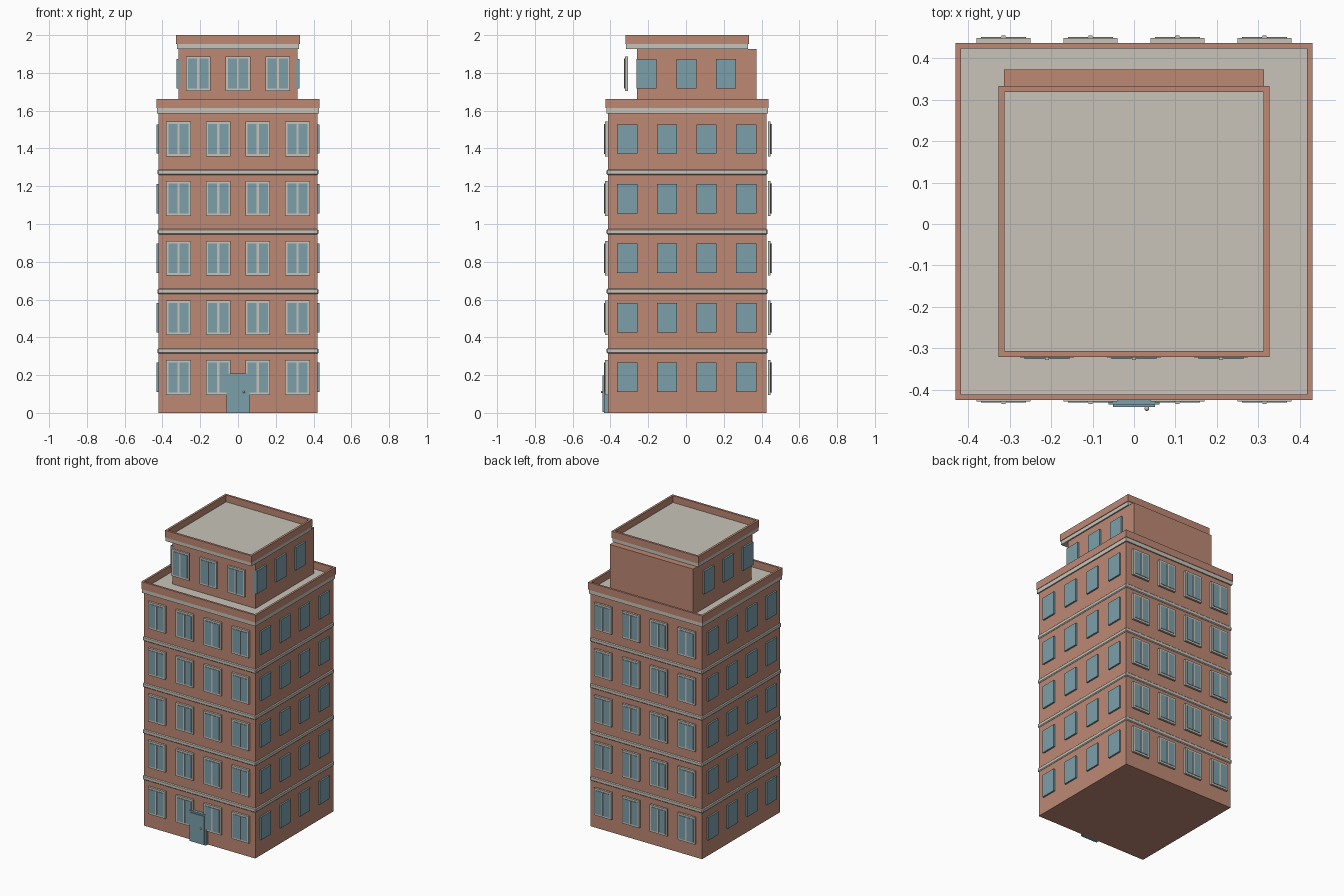
import bpy, bmesh
from mathutils import Matrix, Vector

cube = bpy.data.objects.get("Cube")
if cube:
    bpy.data.objects.remove(cube, do_unlink=True)


def make_material(name, rgb):
    mat = bpy.data.materials.new(name)
    mat.use_nodes = True
    mat.diffuse_color = (*rgb, 1)
    mat.node_tree.nodes["Principled BSDF"].inputs["Base Color"].default_value = (*rgb, 1)
    return mat


BRICK = make_material("brick", (0.51, 0.25, 0.175))
STONE = make_material("pale stone", (0.58, 0.55, 0.49))
GLASS = make_material("blue glass", (0.20, 0.35, 0.41))


def finish(name, bm, *mats):
    mesh = bpy.data.meshes.new(name)
    bm.to_mesh(mesh)
    bm.free()
    for mat in mats:
        mesh.materials.append(mat)
    obj = bpy.data.objects.new(name, mesh)
    bpy.context.scene.collection.objects.link(obj)
    return obj


def add_box(bm, x, y, z):
    """Add a box given its (low, high) range on each axis."""
    lo, hi = (Vector(v) for v in zip(x, y, z))
    mat = Matrix.Translation((lo + hi) / 2) @ Matrix.Diagonal((*(hi - lo), 1))
    return bmesh.ops.create_cube(bm, size=1, matrix=mat)["verts"]


def box(name, mat, x, y, z):
    bm = bmesh.new()
    add_box(bm, x, y, z)
    return finish(name, bm, mat)


def around(centre, half):
    return (centre - half, centre + half)


def parapet(name, half, cy, z0, z1, wall):
    """Brick tray with a sunken stone roof floor."""
    bm = bmesh.new()
    add_box(bm, around(0, half), around(cy, half), (z0, z1))
    top = max(bm.faces, key=lambda f: f.calc_center_median().z)
    bmesh.ops.inset_region(bm, faces=[top], thickness=wall)
    ext = bmesh.ops.extrude_discrete_faces(bm, faces=[top])["faces"][0]
    bmesh.ops.translate(bm, verts=ext.verts, vec=(0, 0, z0 - z1 + 0.002))
    ext.material_index = 1
    finish(name, bm, BRICK, STONE)


def framed_windows(name, xs, zs, back, out):
    """Stone casements with two raised panes; out is the facing sign on y."""
    frames, panes = bmesh.new(), bmesh.new()

    def depth(d):
        return tuple(sorted((back, back + out * d)))

    for x in xs:
        for z in zs:
            add_box(frames, around(x, 0.065), depth(0.014), around(z, 0.092))
            add_box(frames, around(x, 0.005), depth(0.02), around(z, 0.079))
            for side in (-1, 1):
                add_box(panes, around(x + side * 0.03, 0.024), depth(0.017), around(z, 0.079))
    finish(name + "_frames", frames, STONE)
    finish(name + "_panes", panes, GLASS)


def side_windows(name, ys, zs, inner, outer):
    """Plain glass blocks on both side walls."""
    bm = bmesh.new()
    for y in ys:
        for z in zs:
            for x in ((inner, outer), (-outer, -inner)):
                add_box(bm, x, around(y, 0.053), around(z, 0.078))
    finish(name, bm, GLASS)


CY = 0.006
STOREY = 0.3155
columns = [-0.315 + 0.21 * i for i in range(4)]
rows = [0.188 + STOREY * i for i in range(5)]

# Main block with its storey bands, cornice and roof
box("main_block", BRICK, around(0, 0.42), around(CY, 0.42), (0, 1.6))
for i in range(4):
    z = 0.328 + STOREY * i
    band = box(f"storey_band_{i + 1}", STONE, around(0, 0.426), around(CY, 0.426), around(z, 0.014))
    bevel = band.modifiers.new("soft_edge", "BEVEL")
    bevel.width = 0.005
    bevel.segments = 1
box("main_cornice", STONE, around(0, 0.428), around(CY, 0.428), (1.586, 1.613))
parapet("main_parapet", 0.431, CY, 1.613, 1.663, 0.02)

# Main block windows
framed_windows("front_window", columns, rows, -0.414, -1)
framed_windows("back_window", columns, rows, 0.434, 1)
side_windows("side_windows", [y + CY - 0.002 for y in columns], rows, 0.41, 0.431)

# Set-back penthouse with its cornice, roof and windows
box("penthouse", BRICK, around(0, 0.314), (-0.259, 0.372), (1.6, 1.927))
box("penthouse_cornice", STONE, around(0, 0.323), around(CY, 0.323), (1.927, 1.952))
parapet("penthouse_parapet", 0.327, CY, 1.952, 2.0, 0.021)
bays = [-0.21, 0, 0.21]
framed_windows("penthouse_front_window", bays, [1.796], -0.308, -1)
side_windows("penthouse_side_windows", [y + 0.002 for y in bays], [1.796], 0.305, 0.326)

# Entrance door
box("door_frame", GLASS, around(0, 0.062), (-0.435, -0.41), (0, 0.208))
box("door_panel", GLASS, around(0, 0.051), (-0.441, -0.43), (0.004, 0.198))
bm = bmesh.new()
bmesh.ops.create_uvsphere(bm, u_segments=10, v_segments=6, radius=0.006,
                          matrix=Matrix.Translation((0.031, -0.445, 0.111)))
knob = finish("door_knob", bm, STONE)
knob.data.shade_smooth()
